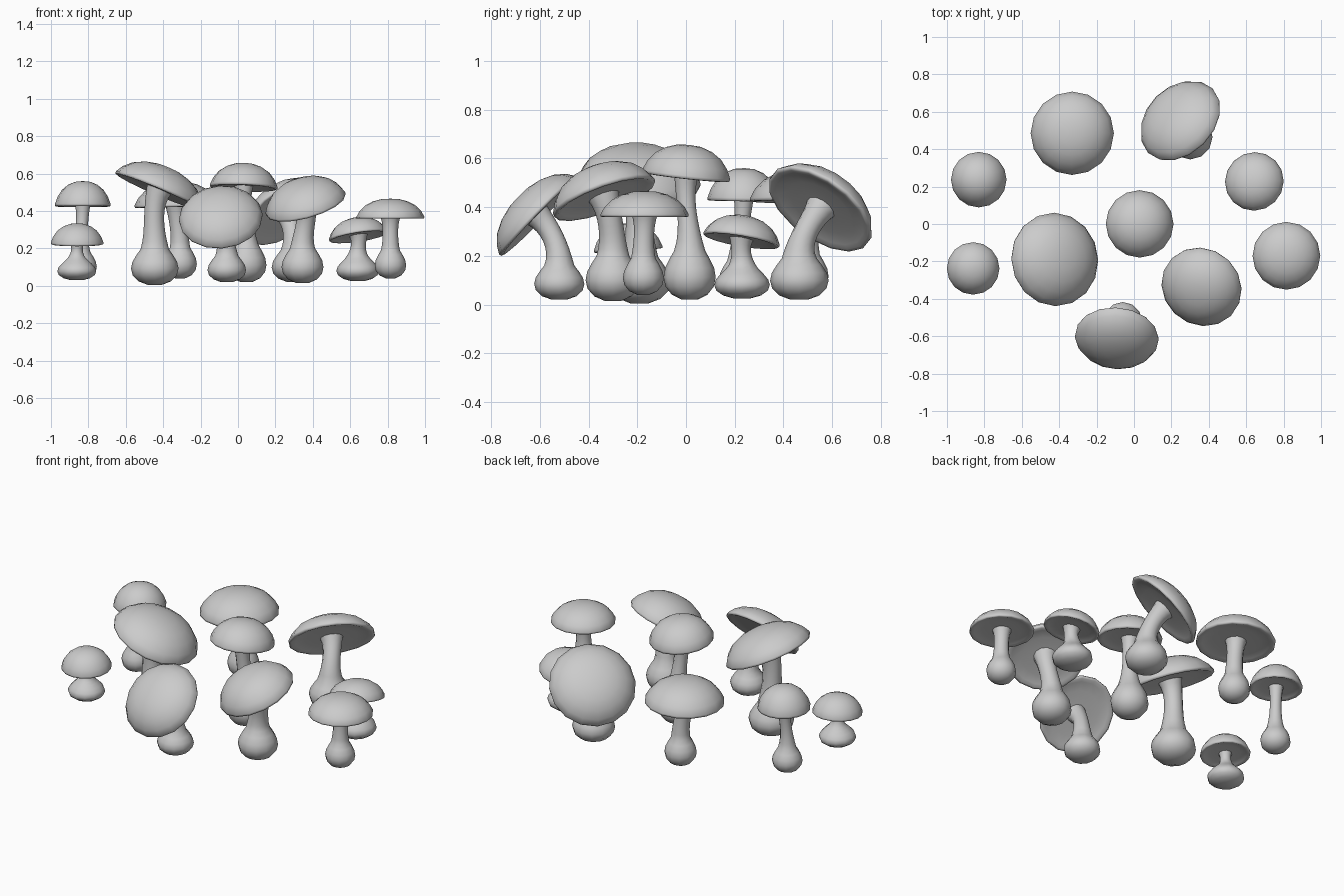
import bpy, bmesh, math
from mathutils import Vector

if "Cube" in bpy.data.objects:
    bpy.data.objects.remove(bpy.data.objects["Cube"])

CAP_SIDES = 16
STEM_SIDES = 12
# (radius, height) fractions: apex, dome, rolled rim, shallow gills
CAP = [(.27, .97), (.52, .85), (.74, .64), (.90, .35), (.99, .06), (.985, -.03),
       (.93, -.05), (.84, .0), (.6, .06), (.15, .03)]
# (height, radius) fractions of the bulb at the foot
BULB = [(0, .3), (.1, .68), (.27, .93), (.46, 1), (.65, .94), (.84, .77), (1, .6)]


def lathe(name, rings, sides, tip=None):
    """Skin rings given as (centre, axis, radius) and close both ends."""
    bm = bmesh.new()
    loops = []
    for c, axis, r in rings:
        n = axis.normalized()
        q = Vector((0, 0, 1)).rotation_difference(n)
        loops.append([bm.verts.new(c + q @ Vector((r * math.cos(a), r * math.sin(a), 0)))
                      for a in (2 * math.pi * i / sides for i in range(sides))])
    for a, b in zip(loops, loops[1:]):
        for i in range(sides):
            j = (i + 1) % sides
            bm.faces.new((a[i], a[j], b[j], b[i]))
    if tip is None:
        bm.faces.new(loops[0])
    else:
        t = bm.verts.new(tip)
        for i in range(sides):
            bm.faces.new((t, loops[0][i], loops[0][(i + 1) % sides]))
    bm.faces.new(loops[-1])
    bmesh.ops.recalc_face_normals(bm, faces=bm.faces)
    me = bpy.data.meshes.new(name)
    bm.to_mesh(me)
    bm.free()
    ob = bpy.data.objects.new(name, me)
    bpy.context.collection.objects.link(ob)
    bpy.ops.object.select_all(action='DESELECT')
    ob.select_set(True)
    bpy.context.view_layer.objects.active = ob
    bpy.ops.object.shade_smooth_by_angle(angle=math.radians(75))
    return ob


def mushroom(i, base, bulb_r, bulb_h, stem_r, rim, axis, cap_r, cap_h):
    base, rim, n = Vector(base), Vector(rim), Vector(axis).normalized()
    up = Vector((0, 0, 1))
    # cap
    lathe(f"cap_{i}", [(rim + n * cap_h * h, n, cap_r * r) for r, h in CAP],
          CAP_SIDES, rim + n * cap_h)
    # bulb, then a curved stem into the cap
    rings = [(base + up * bulb_h * h, up, bulb_r * r) for h, r in BULB]
    p0 = base + up * bulb_h
    p3 = rim + n * cap_h * .12
    d = (p3 - p0).length
    p1, p2 = p0 + up * d * .35, p3 - n * d * .35
    for k in range(1, 9):
        t = k / 8
        s = 1 - t
        p = p0 * s**3 + p1 * 3 * s * s * t + p2 * 3 * s * t * t + p3 * t**3
        tan = (p1 - p0) * s * s + (p2 - p1) * 2 * s * t + (p3 - p2) * t * t
        r = stem_r + max(0, bulb_r * .6 - stem_r) * s**4 + stem_r * .4 * t**5
        rings.append((p, tan, r))
    lathe(f"stem_{i}", rings, STEM_SIDES)


# base, bulb radius, bulb height, stem radius, rim centre, cap axis, cap radius, cap height
PATCH = [
    ((-.84, .22, .035), .085, .145, .031, (-.83, .237, .43), (0, .02, 1), .15, .13),
    ((-.31, .495, .04), .09, .165, .045, (-.33, .485, .428), (-.03, 0, 1), .225, .13),
    ((.30, .465, .02), .12, .17, .048, (.25, .55, .392), (-.5, .5, .7), .246, .122),
    ((.64, .23, .025), .114, .12, .038, (.644, .227, .265), (-.15, .17, 1), .16, .10),
    ((.045, .015, .02), .107, .20, .037, (.03, 0, .528), (.04, .11, 1), .183, .128),
    ((-.445, -.19, .005), .127, .19, .051, (-.425, -.19, .508), (.39, .08, .92), .253, .135),
    ((.815, -.175, .04), .084, .15, .040, (.815, -.17, .364), (0, 0, 1), .183, .102),
    ((.345, -.3, .015), .112, .185, .049, (.362, -.335, .437), (-.28, -.36, 1), .223, .135),
    ((-.06, -.52, .02), .103, .14, .042, (-.092, -.605, .362), (-.07, -.72, .70), .227, .115),
    ((-.862, -.235, .03), .104, .105, .029, (-.86, -.237, .226), (0, -.07, 1), .142, .108),
]
for i, spec in enumerate(PATCH, 1):
    mushroom(i, *spec)
